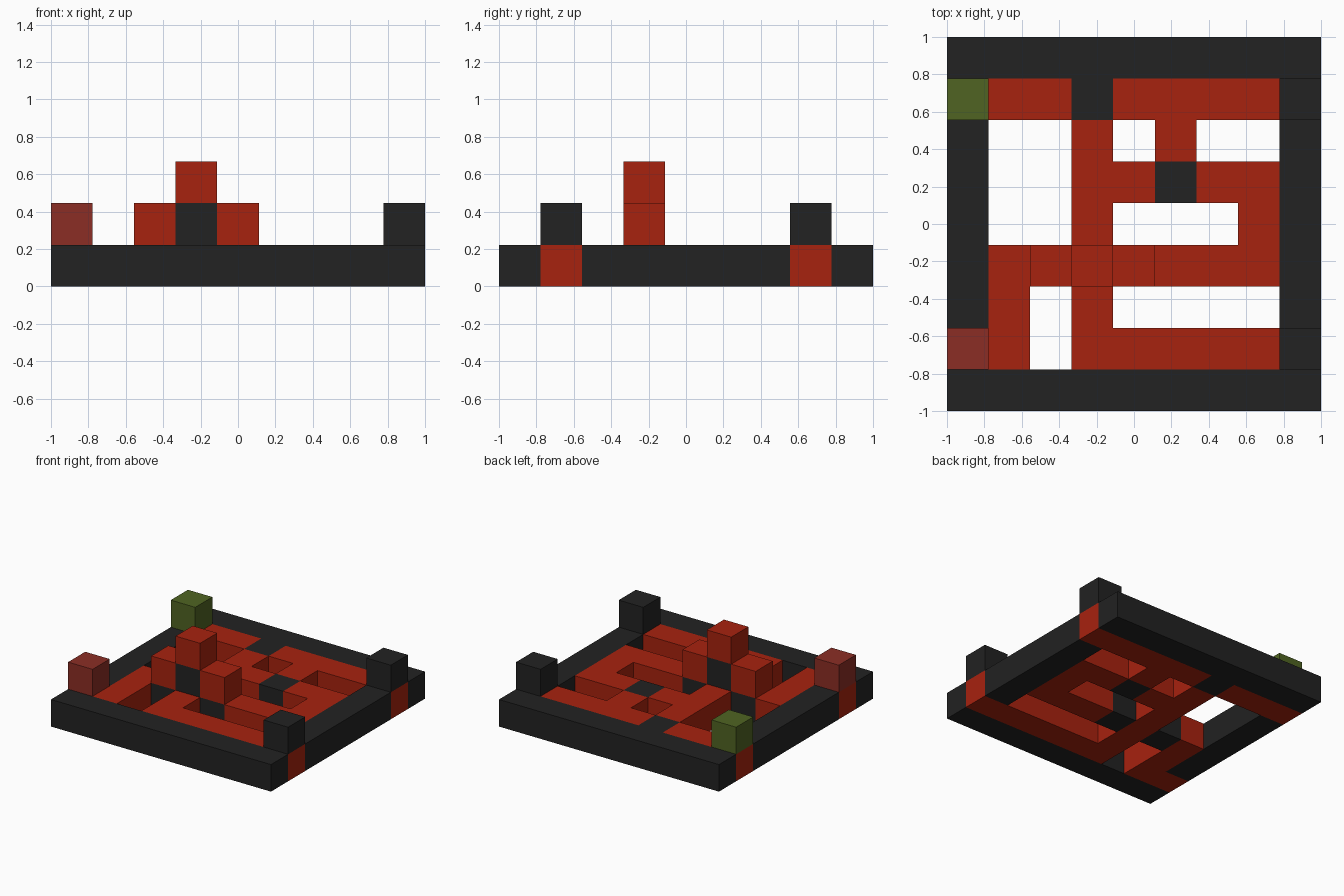
import bpy
import bmesh
from mathutils import Matrix, Vector

cube = bpy.data.objects.get("Cube")
if cube:
    bpy.data.objects.remove(cube, do_unlink=True)

CELLS = 9
SIZE = 2 / CELLS


def material(name, rgb):
    mat = bpy.data.materials.new(name)
    mat.use_nodes = True
    color = (*rgb, 1)
    mat.diffuse_color = color
    mat.node_tree.nodes["Principled BSDF"].inputs["Base Color"].default_value = color
    return mat


black = material("charcoal", (0.016, 0.016, 0.016))
red = material("red", (0.39, 0.016, 0.0045))
rose = material("dull_rose", (0.26, 0.027, 0.018))
green = material("olive_green", (0.08, 0.127, 0.016))


def block(name, mat, cols, rows, level=0):
    """Box filling an inclusive range of grid cells on one level."""
    (c0, c1), (r0, r1) = cols, rows
    size = Vector((c1 - c0 + 1, r1 - r0 + 1, 1)) * SIZE
    center = Vector((c0, r0, level)) * SIZE - Vector((1, 1, 0)) + size / 2
    bm = bmesh.new()
    bmesh.ops.create_cube(bm, size=1, matrix=Matrix.Translation(center) @ Matrix.Diagonal((*size, 1)))
    mesh = bpy.data.meshes.new(name)
    bm.to_mesh(mesh)
    bm.free()
    mesh.materials.append(mat)
    obj = bpy.data.objects.new(name, mesh)
    bpy.context.collection.objects.link(obj)


def cell(name, mat, col, row, level=0):
    block(name, mat, (col, col), (row, row), level)


# Outer frame
block("frame_front", black, (0, 8), (0, 0))
block("frame_back", black, (0, 8), (8, 8))
block("frame_right", black, (0, 0), (2, 6))
block("frame_left", black, (8, 8), (2, 6))

# Maze paths
block("path_back_right", red, (0, 2), (7, 7))
block("path_back_left", red, (4, 8), (7, 7))
block("path_front_left", red, (3, 8), (1, 1))
block("path_spine", red, (3, 3), (2, 6))
block("path_front_right", red, (1, 1), (1, 3))
block("path_left_side", red, (7, 7), (3, 5))
block("path_middle", red, (5, 6), (3, 3))
cell("path_front_entry", red, 0, 1)
cell("path_back_link", red, 5, 6)
cell("path_inner_right", red, 4, 5)
cell("path_inner_left", red, 6, 5)

# Dark blocks set into the paths
cell("back_gap_block", black, 3, 7)
cell("inner_gap_block", black, 5, 5)

# Stepped bridge over the spine
for side, col in (("right", 2), ("left", 4)):
    cell("bridge_base_" + side, black, col, 3)
    cell("bridge_step_" + side, red, col, 3, 1)
cell("bridge_core", black, 3, 3, 1)
cell("bridge_top", red, 3, 3, 2)

# Corner posts
cell("post_front_right", rose, 0, 1, 1)
cell("post_back_right", green, 0, 7, 1)
cell("post_front_left", black, 8, 1, 1)
cell("post_back_left", black, 8, 7, 1)
